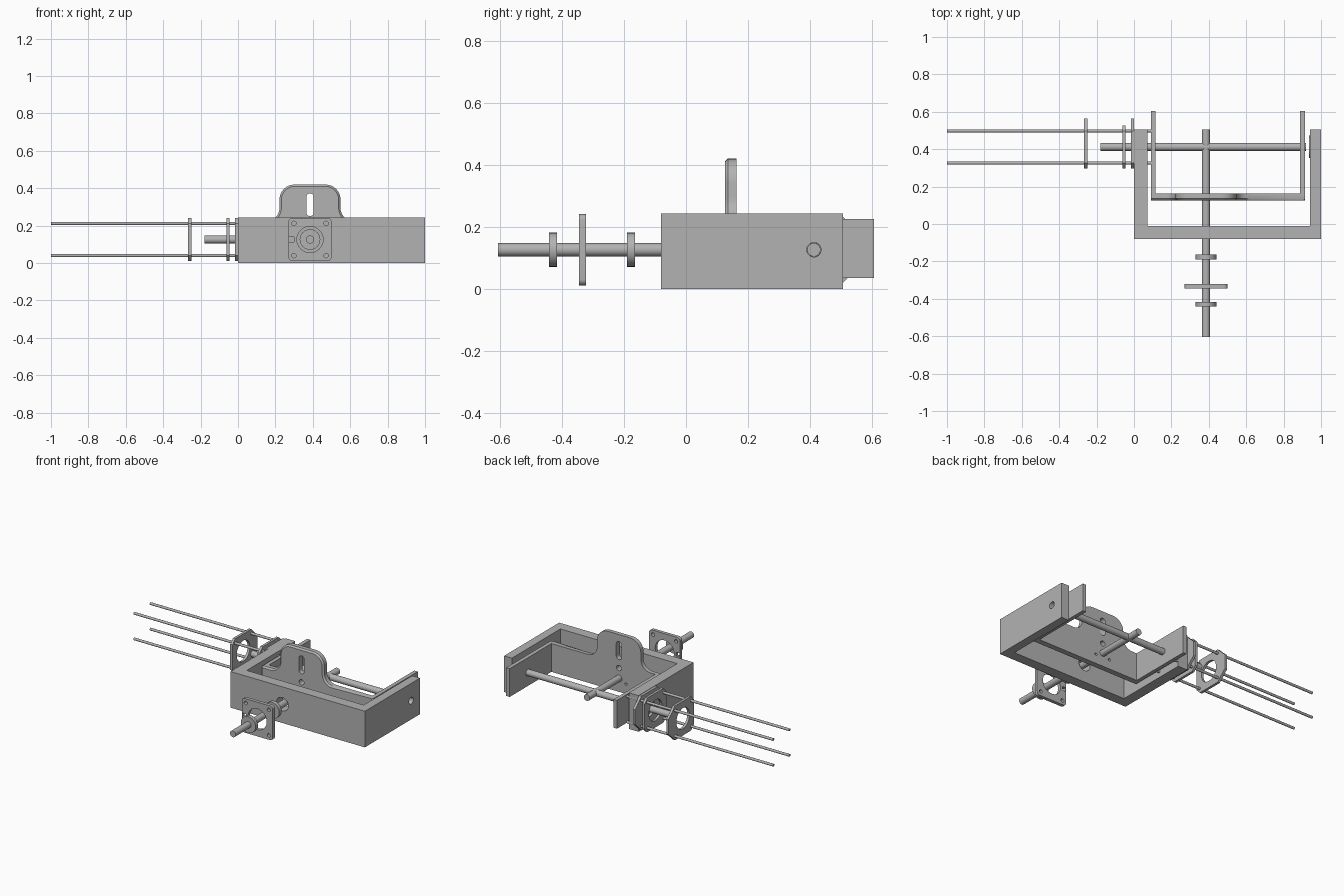
import bpy, bmesh, math

if "Cube" in bpy.data.objects:
    bpy.data.objects.remove(bpy.data.objects["Cube"])

steel = bpy.data.materials.new("machined_grey")
steel.diffuse_color = (0.45, 0.45, 0.45, 1)
steel.use_nodes = True
steel.node_tree.nodes["Principled BSDF"].inputs["Base Color"].default_value = steel.diffuse_color
CX, CY, CZ = 0.385, 0.412, 0.126      # shaft centre lines
PIN = 0.086                           # offset of the mounting holes


def arc(u, v, r, a0, a1, n=8):
    return [(u + r * math.cos(math.radians(a0 + (a1 - a0) * i / n)),
             v + r * math.sin(math.radians(a0 + (a1 - a0) * i / n))) for i in range(n + 1)]


def circle(u, v, r, n=32):
    return arc(u, v, r, 0, 360, n)[:-1]


def rect(u0, u1, v0, v1):
    return [(u0, v0), (u1, v0), (u1, v1), (u0, v1)]


def rounded(u, v, h, r, n=6):
    k = h - r
    return (arc(u + k, v + k, r, 0, 90, n) + arc(u - k, v + k, r, 90, 180, n)
            + arc(u - k, v - k, r, 180, 270, n) + arc(u + k, v - k, r, 270, 360, n))


def corner_holes(u, v, r):
    return [circle(u + a * PIN, v + b * PIN, r, 20) for a in (-1, 1) for b in (-1, 1)]


def plate(name, axis, a, b, outline, holes=(), bevel=None):
    """Extrude an outline with holes from a to b along axis ('x': (y,z) profile, 'y': (x,z) profile)."""
    cu = bpy.data.curves.new(name, 'CURVE')
    cu.dimensions, cu.fill_mode, cu.extrude = '2D', 'BOTH', (b - a) / 2
    for loop in [outline, *holes]:
        s = cu.splines.new('POLY')
        s.points.add(len(loop) - 1)
        for p, (u, v) in zip(s.points, loop):
            p.co = (u, v, 0, 1)
        s.use_cyclic_u = True
    tmp = bpy.data.objects.new(name + "_tmp", cu)
    bpy.context.collection.objects.link(tmp)
    bpy.context.view_layer.update()
    dg = bpy.context.evaluated_depsgraph_get()
    me = bpy.data.meshes.new_from_object(tmp.evaluated_get(dg))
    bpy.data.objects.remove(tmp)
    mid = (a + b) / 2
    for vt in me.vertices:
        u, v, w = vt.co
        vt.co = (w + mid, u, v) if axis == 'x' else (u, w + mid, v)
    bm = bmesh.new()
    bm.from_mesh(me)
    bmesh.ops.remove_doubles(bm, verts=bm.verts, dist=1e-5)
    bmesh.ops.recalc_face_normals(bm, faces=bm.faces)
    if bevel:
        edges = [e for e in bm.edges if len(e.link_faces) == 2 and bevel(e)
                 and e.calc_face_angle() > 0.8]
        bmesh.ops.bevel(bm, geom=edges, offset=0.01, segments=1, affect='EDGES')
    bm.to_mesh(me)
    bm.free()
    me.materials.clear()
    me.materials.append(steel)
    ob = bpy.data.objects.new(name, me)
    bpy.context.collection.objects.link(ob)
    bpy.ops.object.select_all(action='DESELECT')
    ob.select_set(True)
    bpy.context.view_layer.objects.active = ob
    bpy.ops.object.shade_smooth_by_angle(angle=math.radians(30))
    return ob


# Outer U-shaped frame
H = 0.243
plate("frame_front_wall", 'y', -0.08, -0.01, rect(0, 1, 0, H), [circle(CX, CZ, 0.045)])
plate("frame_left_wall", 'x', 0, 0.072, rect(-0.01, 0.505, 0, H), [circle(CY, CZ, 0.045)])
plate("frame_right_wall", 'x', 0.942, 1, rect(-0.01, 0.505, 0, H), [circle(CY, CZ, 0.023)])

# Inner U-shaped bracket: two arms and a front plate with a rounded, slotted tab
B0, B1 = 0.035, 0.225
for name, x in (("left", 0.09), ("right", 0.888)):
    plate(f"bracket_{name}_arm", 'x', x, x + 0.026, rect(0.163, 0.605, B0, B1),
          [circle(CY, CZ, 0.022)])
half, fr, tr, top = 0.163, 0.07, 0.08, 0.42
tab = ([(0.09, B0), (0.914, B0), (0.914, B1)]
       + arc(CX + half + fr, B1 + fr, fr, 270, 180)
       + arc(CX + half - tr, top - tr, tr, 0, 90)
       + arc(CX - half + tr, top - tr, tr, 90, 180)
       + arc(CX - half - fr, B1 + fr, fr, 0, -90)
       + [(0.09, B1)])
slot = arc(CX, 0.353, 0.02, 0, 180) + arc(CX, 0.271, 0.02, 180, 360)
plate("bracket_front_plate", 'y', 0.125, 0.163, tab,
      [slot, circle(CX, 0.195, 0.018, 24), circle(CX, CZ, 0.0225),
       circle(CX - 0.052, 0.1, 0.009, 16), circle(CX + 0.052, 0.1, 0.009, 16)],
      bevel=lambda e: all(v.co.y < 0.126 and v.co.z > B1 - 0.001
                          and (abs(v.co.x - CX) > 0.03 or v.co.z > 0.4) for v in e.verts))

# Shafts
plate("cross_shaft", 'x', -0.18, 0.92, circle(CY, CZ, 0.0215))
plate("main_shaft", 'y', -0.605, 0.505, circle(CX, CZ, 0.0215))

# Collars on the main shaft and the bearing in the right wall
for i, y in enumerate((-0.442, -0.19)):
    plate(f"shaft_collar_{i + 1}", 'y', y, y + 0.026, circle(CX, CZ, 0.055), [circle(CX, CZ, 0.0215)])
plate("right_bearing", 'x', 0.936, 0.95, circle(CY, CZ, 0.06), [circle(CY, CZ, 0.023)])

# Front motor plate on the main shaft
plate("front_motor_plate", 'y', -0.345, -0.322, rounded(CX, CZ, 0.115, 0.02),
      [circle(CX, CZ, 0.07), rect(CX - 0.112, CX - 0.085, CZ - 0.013, CZ + 0.013)]
      + corner_holes(CX, CZ, 0.012))

# Left motor plates: chamfered squares, two of them with a side lug
def chamfered(lug):
    h, c = 0.115, 0.03
    right = [(h, -h + c), (h, h - c)]
    if lug:
        right = [(h, -h + c), (0.153, -0.05), (0.153, 0.05), (h, h - c)]
    pts = [(-h + c, -h), (h - c, -h)] + right + [(h - c, h), (-h + c, h), (-h, h - c), (-h, -h + c)]
    return [(CY + u, CZ + v) for u, v in pts]


for name, x, lug, hole in (("outer", -0.266, True, 0.07), ("middle", -0.062, False, 0.07),
                           ("inner", -0.017, True, 0.055)):
    plate(f"{name}_motor_plate", 'x', x, x + 0.017, chamfered(lug),
          [circle(CY, CZ, hole)] + corner_holes(CY, CZ, 0.0085))

# Four long guide rods
for i, (a, b) in enumerate([(-1, -1), (-1, 1), (1, -1), (1, 1)]):
    plate(f"guide_rod_{i + 1}", 'x', -1, 0.1, circle(CY + a * PIN, CZ + b * PIN, 0.0085, 20))
